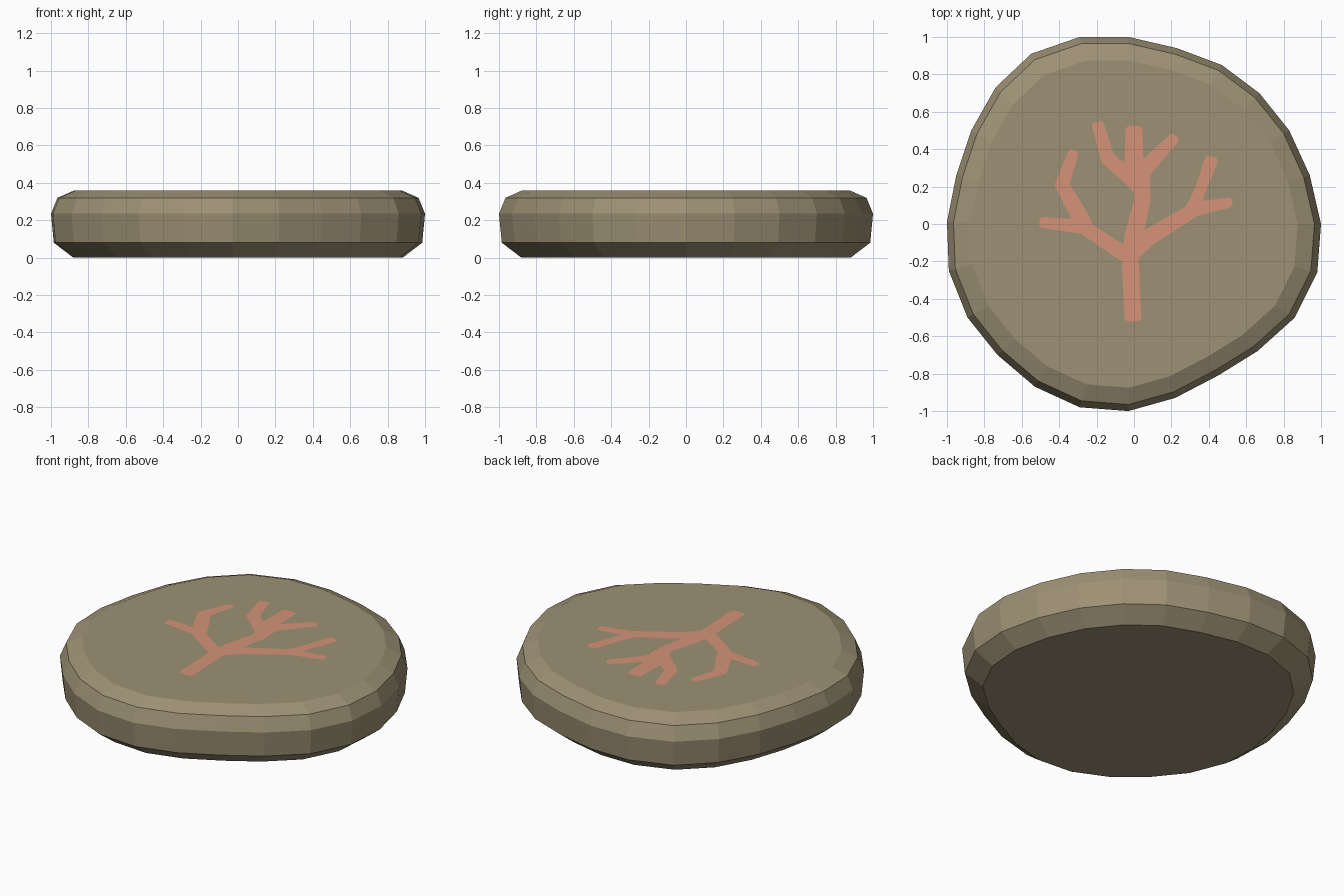
import bpy
import bmesh
from mathutils import Vector

cube = bpy.data.objects.get("Cube")
if cube:
    bpy.data.objects.remove(cube, do_unlink=True)


def make_material(name, rgb):
    mat = bpy.data.materials.new(name)
    mat.use_nodes = True
    mat.diffuse_color = (*rgb, 1)
    mat.node_tree.nodes["Principled BSDF"].inputs["Base Color"].default_value = (*rgb, 1)
    return mat


def make_object(name, bm, mat):
    mesh = bpy.data.meshes.new(name)
    bm.to_mesh(mesh)
    bm.free()
    mesh.materials.append(mat)
    obj = bpy.data.objects.new(name, mesh)
    bpy.context.collection.objects.link(obj)
    return obj


stone = make_material("khaki stone", (0.34, 0.285, 0.178))
coral = make_material("coral paint", (0.66, 0.29, 0.188))

# Pebble: one irregular outline lofted through scaled rings
outline = [(-.29, 1), (-.03, 1), (.23, .94), (.47, .85), (.67, .7), (.83, .5),
           (.94, .26), (1, 0), (.98, -.26), (.86, -.5), (.66, -.68), (.45, -.81),
           (.22, -.93), (-.03, -1), (-.29, -.98), (-.53, -.87), (-.73, -.7), (-.89, -.5),
           (-.99, -.25), (-1, .01), (-.95, .26), (-.87, .5), (-.74, .73), (-.55, .91)]
profile = [(.88, 0), (.985, .08), (1, .235), (.965, .32), (.875, .36)]
TOP = profile[-1][1]

bm = bmesh.new()
rings = [[bm.verts.new((x * s, y * s, z)) for x, y in outline] for s, z in profile]
for low, high in zip(rings, rings[1:]):
    for i in range(len(outline)):
        j = (i + 1) % len(outline)
        bm.faces.new((low[i], low[j], high[j], high[i]))
bm.faces.new(rings[0])
bm.faces.new(rings[-1])
bmesh.ops.recalc_face_normals(bm, faces=bm.faces)
make_object("stone_disc", bm, stone)


# Painted branches: mitred flat ribbons with chamfered tips, (x, y, width) per point
def ribbon(name, path, level):
    pts = [(Vector((x, y)), w / 2) for x, y, w in path]
    tip, half = pts[-1]
    back = (pts[-2][0] - tip).normalized() * 0.015
    pts[-1:] = [(tip + back, half), (tip, half * 0.65)]
    bm = bmesh.new()
    rows = []
    for i, (p, half) in enumerate(pts):
        before = (p - pts[i - 1][0]).normalized() if i else None
        after = (pts[i + 1][0] - p).normalized() if i + 1 < len(pts) else None
        along = ((before or after) + (after or before)).normalized()
        side = Vector((-along.y, along.x))
        stretch = half / max(along.dot(after or before), 0.6)
        rows.append([bm.verts.new((*(p + side * stretch * k), TOP + level)) for k in (-1, 1)])
    for a, b in zip(rows, rows[1:]):
        bm.faces.new((a[0], b[0], b[1], a[1]))
    bmesh.ops.recalc_face_normals(bm, faces=bm.faces)
    for f in bm.faces:
        if f.normal.z < 0:
            f.normal_flip()
    make_object(name, bm, coral)


branches = {
    "trunk_base": [(-.02, -.16, .1), (-.02, -.2, .09), (-.005, -.52, .09)],
    "trunk_upper": [(-.025, -.19, .08), (0, -.06, .1), (.045, .13, .085),
                    (.035, .25, .1), (0, .34, .1), (0, .525, .09)],
    "twig_top_left": [(.05, .17, .08), (0, .23, .085), (-.14, .35, .075), (-.198, .545, .065)],
    "twig_top_right": [(.03, .26, .09), (.09, .33, .08), (.225, .47, .06)],
    "branch_right": [(-.03, -.18, .08), (.08, -.07, .09), (.33, .08, .075), (.525, .118, .055)],
    "twig_right": [(.31, .07, .08), (.35, .17, .06), (.42, .36, .07)],
    "branch_left": [(-.01, -.18, .09), (-.1, -.13, .08), (-.27, -.015, .075), (-.505, .01, .06)],
    "twig_left": [(-.27, -.03, .11), (-.29, .04, .09), (-.385, .21, .075), (-.32, .395, .055)],
}
for n, (name, path) in enumerate(branches.items()):
    ribbon(name, path, 0.002 + n * 0.0001)
